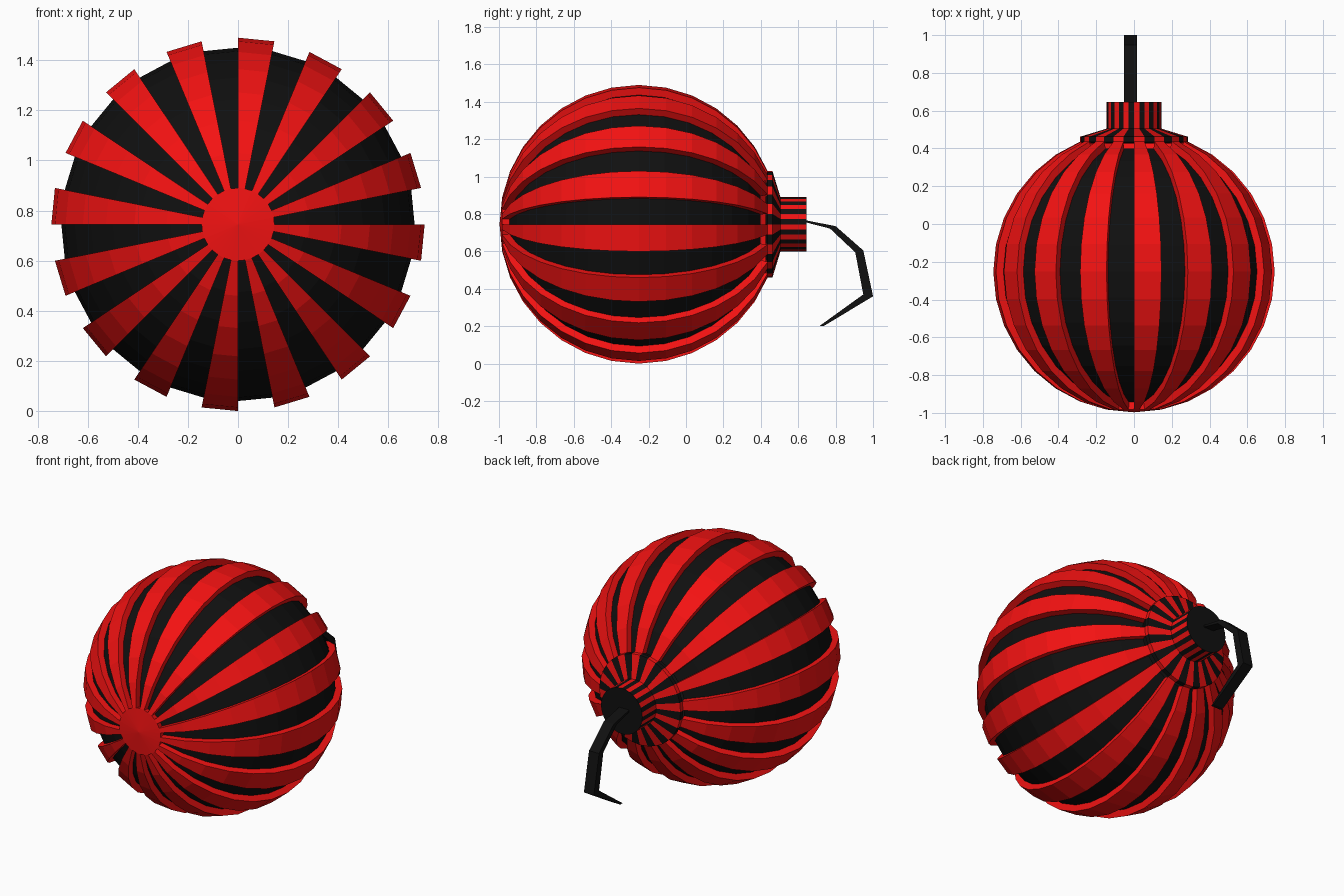
import bpy, bmesh
from math import sin, cos, atan2, radians, pi
from mathutils import Matrix, Vector

if "Cube" in bpy.data.objects:
    bpy.data.objects.remove(bpy.data.objects["Cube"])

CY, CZ = -0.252, 0.745      # centre of the ball
R_IN, R_OUT = 0.705, 0.745  # groove and raised stripe radii
SEG = 32


def material(name, color):
    m = bpy.data.materials.new(name)
    m.diffuse_color = (*color, 1)
    m.use_nodes = True
    m.node_tree.nodes["Principled BSDF"].inputs["Base Color"].default_value = m.diffuse_color
    return m


BLACK = material("black", (0.005, 0.005, 0.005))
RED = material("red", (0.9, 0.006, 0.006))


def finish(bm, name, location=(0, 0, 0)):
    bmesh.ops.recalc_face_normals(bm, faces=bm.faces)
    me = bpy.data.meshes.new(name)
    bm.to_mesh(me)
    bm.free()
    me.materials.append(BLACK)
    me.materials.append(RED)
    ob = bpy.data.objects.new(name, me)
    ob.location = location
    bpy.context.collection.objects.link(ob)
    return ob


def in_red_sector(c):
    step = 2 * pi / SEG
    return (atan2(c.x, c.z) % (2 * step)) < step


# Ball: sphere lying along y, alternate segments and the front cap raised
bm = bmesh.new()
bmesh.ops.create_uvsphere(bm, u_segments=SEG, v_segments=16, radius=R_IN,
                          matrix=Matrix.Rotation(radians(90), 4, 'X'))
back = [f for f in bm.faces
        if f.calc_center_median().y > R_IN * cos(radians(22.5))]
bmesh.ops.delete(bm, geom=back, context='FACES')
stripes = []
for f in bm.faces:
    c = f.calc_center_median()
    if in_red_sector(c) or len(f.verts) == 3:
        stripes.append(f)
res = bmesh.ops.extrude_face_region(bm, geom=stripes)
raised = [g for g in res["geom"] if isinstance(g, bmesh.types.BMVert)]
for v in raised:
    v.co *= R_OUT / R_IN
    for f in v.link_faces:
        f.material_index = 1
finish(bm, "striped_ball", (0, CY, CZ))

# Collar: stepped neck at the back, striped, with a black end
profile = [(0.26, 0.425), (0.285, 0.435), (0.285, 0.462),
           (0.145, 0.505), (0.145, 0.645)]
bm = bmesh.new()
rings = []
for r, y in profile:
    rings.append([bm.verts.new((r * sin(2 * pi * i / SEG), y,
                                r * cos(2 * pi * i / SEG)))
                  for i in range(SEG)])
for a, b in zip(rings, rings[1:]):
    for i in range(SEG):
        j = (i + 1) % SEG
        f = bm.faces.new((a[i], a[j], b[j], b[i]))
        f.material_index = 1 if i % 2 == 0 else 0
bm.faces.new(rings[-1])
finish(bm, "collar", (0, 0, CZ))

# Fuse: bent flat strip, given as upper and lower edge points (y, z)
upper = [(0.63, 0.768), (0.80, 0.735), (0.948, 0.605), (1.0, 0.36), (0.735, 0.2)]
lower = [(0.63, 0.758), (0.77, 0.722), (0.905, 0.595), (0.948, 0.37), (0.712, 0.2)]
bm = bmesh.new()
loops = []
for (y1, z1), (y2, z2) in zip(upper, lower):
    loops.append([bm.verts.new(p) for p in (
        (-0.053, y1, z1), (0.017, y1, z1), (0.017, y2, z2), (-0.053, y2, z2))])
for a, b in zip(loops, loops[1:]):
    for i in range(4):
        j = (i + 1) % 4
        bm.faces.new((a[i], a[j], b[j], b[i]))
bm.faces.new(loops[0])
bm.faces.new(loops[-1])
finish(bm, "fuse")
